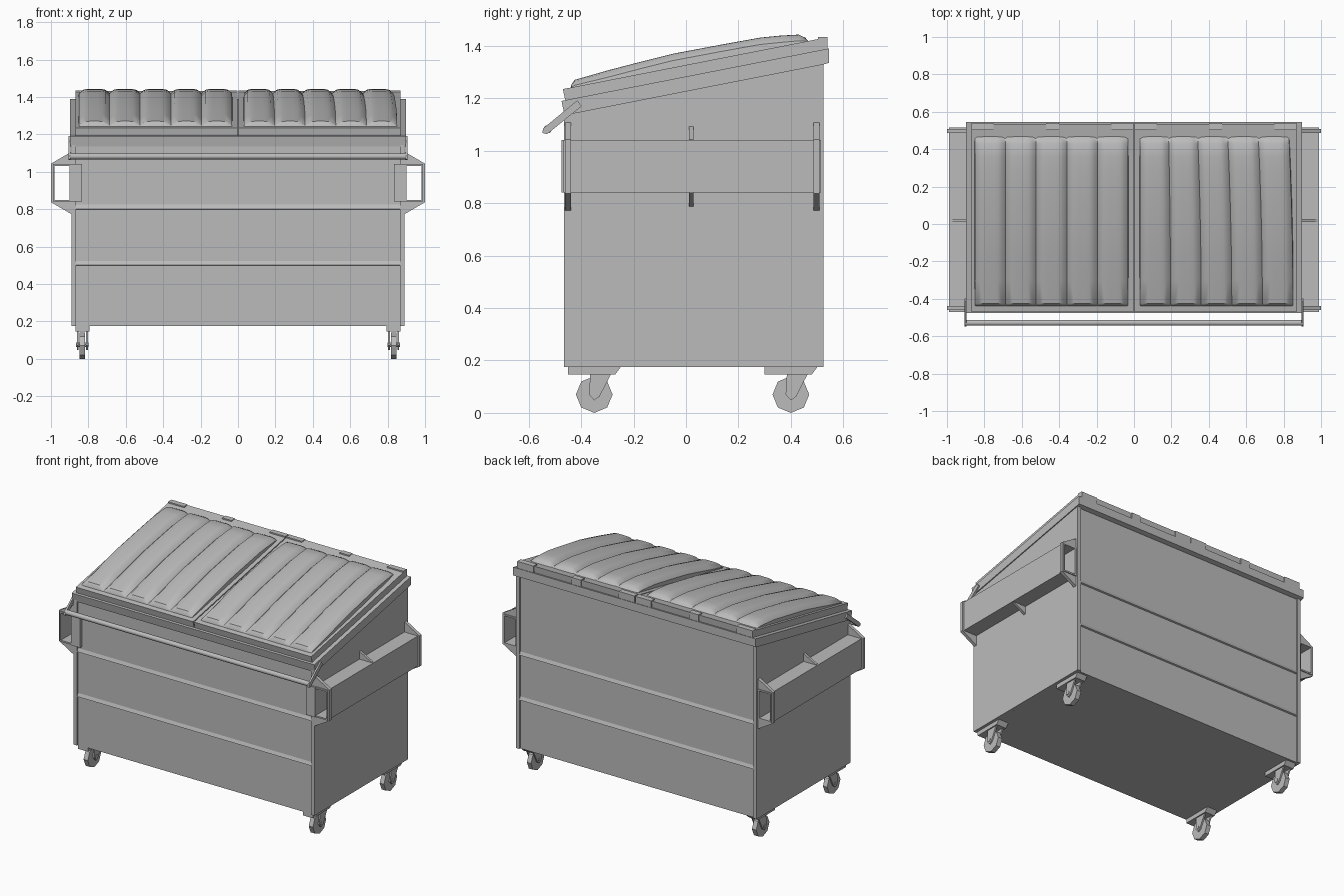
import bpy, bmesh, math

cube = bpy.data.objects.get("Cube")
if cube:
    bpy.data.objects.remove(cube, do_unlink=True)

GREY = (0.5, 0.5, 0.5, 1)
mat = bpy.data.materials.new("grey_metal")
mat.use_nodes = True
mat.diffuse_color = GREY
bsdf = mat.node_tree.nodes["Principled BSDF"]
bsdf.inputs["Base Color"].default_value = GREY


def finish(name, bm):
    bmesh.ops.recalc_face_normals(bm, faces=bm.faces)
    mesh = bpy.data.meshes.new(name)
    bm.to_mesh(mesh)
    bm.free()
    mesh.materials.append(mat)
    ob = bpy.data.objects.new(name, mesh)
    bpy.context.collection.objects.link(ob)
    return ob


def prism(name, pts, lo, hi, axis="x"):
    """Extrude a flat outline along x (outline in y, z) or y (outline in x, z)."""
    place = (lambda a, b, t: (t, a, b)) if axis == "x" else (lambda a, b, t: (a, t, b))
    bm = bmesh.new()
    ends = [[bm.verts.new(place(a, b, t)) for a, b in pts] for t in (lo, hi)]
    n = len(pts)
    for ring in ends:
        bm.faces.new(ring)
    for i in range(n):
        j = (i + 1) % n
        bm.faces.new((ends[0][i], ends[0][j], ends[1][j], ends[1][i]))
    return finish(name, bm)


def box(name, x, y, z):
    return prism(name, [(y[0], z[0]), (y[1], z[0]), (y[1], z[1]), (y[0], z[1])], *x)


def ngon(cy, cz, r, n):
    return [(cy + r * math.sin(2 * math.pi * i / n), cz - r * math.cos(2 * math.pi * i / n))
            for i in range(n)]


def lid_plane(y):
    return 1.235 + 0.196 * (y + 0.47)


# Hopper: recessed panels with two pressed ribs front and back
front, back, rib = -0.455, 0.515, 0.009
outline = [(front, 0.175), (back, 0.175)]
for z in (0.51, 0.81):
    outline += [(back, z - 0.012), (back + rib, z - 0.008), (back, z + 0.014)]
outline += [(back, 1.36), (front, 1.17)]
for z in (0.81, 0.51):
    outline += [(front, z + 0.014), (front - rib, z - 0.008), (front, z - 0.012)]
prism("hopper", outline, -0.866, 0.866)

# Sloping rim around the mouth
prism("rim", [(-0.463, 1.135), (-0.475, 1.19), (0.545, 1.39), (0.545, 1.335), (0.52, 1.328)],
      -0.897, 0.897)

for s, side in ((-1, "right"), (1, "left")):
    # End wall, whose edges stand proud as corner flanges
    prism(side + "_end_wall", [(-0.465, 0.175), (0.525, 0.175), (0.525, 1.36), (-0.465, 1.17)],
          s * 0.865, s * 0.89)

    # Fork pocket: an open channel along the side
    length = (-0.47, 0.515)
    box(side + "_pocket_top", (s * 0.88, s * 0.99), length, (1.03, 1.04))
    box(side + "_pocket_bottom", (s * 0.88, s * 0.99), length, (0.84, 0.85))
    box(side + "_pocket_outer", (s * 0.982, s * 0.99), length, (0.84, 1.04))
    box(side + "_pocket_inner", (s * 0.885, s * 0.902), length, (0.84, 1.04))
    box(side + "_pocket_front_tab", (s * 0.835, s * 0.902), (-0.475, -0.45), (0.84, 1.04))

    # Gussets above and below the pocket
    for y, reach, tall, w in ((-0.45, 1.0, 0.075, 0.011), (0.02, 0.98, 0.06, 0.008),
                              (0.498, 1.0, 0.075, 0.011)):
        for base, d in ((1.035, 1), (0.845, -1)):
            prism(side + "_gusset", [(s * 0.885, base), (s * reach, base),
                                     (s * reach, base + d * 0.008), (s * 0.885, base + d * tall)],
                  y - w, y + w, "y")
        if reach == 1.0:
            box(side + "_pocket_lip", (s * 0.985, s * 1.0), (y - w, y + w), (0.84, 1.04))

    # Arm that carries the front bar
    prism(side + "_bar_arm", [(-0.415, 1.192), (-0.398, 1.17), (-0.53, 1.063),
                              (-0.548, 1.068), (-0.545, 1.085)], s * 0.895, s * 0.907)

    # Lid plate
    prism(side + "_lid_plate", [(-0.46, 1.19), (-0.47, 1.235), (0.535, lid_plane(0.535)),
                                (0.53, 1.38)], s * 0.003, s * 0.87)

    # Hinge blocks along the back edge
    for a, b in ((0.003, 0.12), (0.4, 0.47), (0.75, 0.87)):
        box(side + "_hinge", (s * a, s * b), (0.503, 0.54), (1.385, 1.434))

    # Casters
    for y, end in ((-0.35, "front"), (0.4, "rear")):
        tag = side + "_" + end
        prism(tag + "_caster_plate", [(y - 0.1, 0.18), (y - 0.1, 0.147), (y + 0.08, 0.147),
                                      (y + 0.105, 0.18)], s * 0.795, s * 0.87)
        prism(tag + "_wheel", ngon(y, 0.07, 0.07, 8), s * 0.817, s * 0.848)
        prism(tag + "_axle", ngon(y, 0.075, 0.012, 8), s * 0.8, s * 0.865)
        for x in (0.803, 0.852):
            prism(tag + "_fork", [(y - 0.015, 0.15), (y - 0.02, 0.07), (y, 0.048),
                                  (y + 0.02, 0.062), (y + 0.065, 0.15)], s * x, s * (x + 0.01))

# Front bar
bar = prism("front_bar", ngon(-0.528, 1.082, 0.016, 12), -0.9, 0.9)

# Bulged lid tops: five lobes each, rising from the lid plane
PROFILE = [(-0.44, 1.235), (-0.437, 1.252), (-0.425, 1.27), (-0.3, 1.306), (-0.17, 1.34),
           (-0.05, 1.37), (0.12, 1.402), (0.28, 1.431), (0.36, 1.439), (0.43, 1.443),
           (0.455, 1.431), (0.47, 1.415)]
LOBES, STEPS = 5, 8


def bulge(name, sign):
    bm = bmesh.new()
    rows = []
    for y, top in PROFILE:
        base = lid_plane(y) - 0.008
        rise = max(top - base, 0)
        t = (y + 0.44) / 0.91
        shift = -0.022 * t * t if sign > 0 else 0
        row = [bm.verts.new((sign * 0.03, y, base))]
        for i in range(LOBES * STEPS + 1):
            u = i / (LOBES * STEPS)
            v = abs(2 * ((i % STEPS) / STEPS) - 1)
            h = rise - min(0.026, 0.6 * rise) * v ** 5
            bend = shift * math.sin(math.pi * min(1, u * 1.6) / 2) if sign > 0 else 0
            row.append(bm.verts.new((sign * (0.032 + 0.818 * u) + bend, y, base + h)))
        row.append(bm.verts.new((sign * 0.853 + shift, y, base)))
        rows.append(row)
    for r0, r1 in zip(rows, rows[1:]):
        for i in range(len(r0) - 1):
            bm.faces.new((r0[i], r0[i + 1], r1[i + 1], r1[i]))
    # Close the underside so the shell is solid
    bm.faces.new([r[0] for r in rows] + [r[-1] for r in reversed(rows)])
    bm.faces.new(rows[0])
    bm.faces.new(rows[-1])
    return finish(name, bm)


smooth = [bar, bulge("right_lid_bulge", -1), bulge("left_lid_bulge", 1)]
bpy.ops.object.select_all(action="DESELECT")
for ob in smooth:
    ob.select_set(True)
bpy.context.view_layer.objects.active = smooth[0]
bpy.ops.object.shade_smooth_by_angle(angle=math.radians(35))
